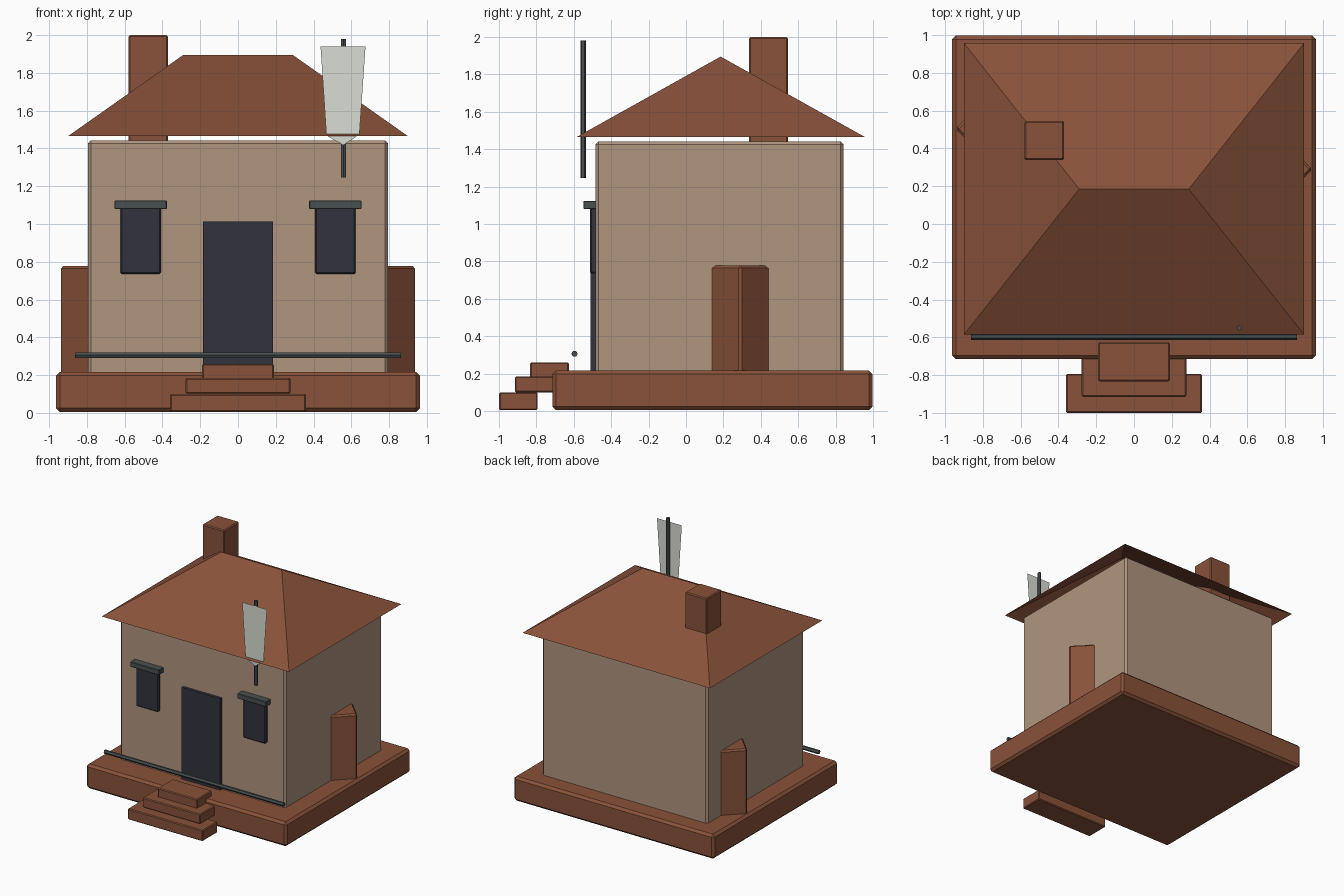
import bpy, bmesh, math
from mathutils import Matrix

if "Cube" in bpy.data.objects:
    bpy.data.objects.remove(bpy.data.objects["Cube"])


def material(name, r, g, b):
    lin = lambda c: ((c / 255 + 0.055) / 1.055) ** 2.4
    m = bpy.data.materials.new(name)
    m.diffuse_color = (lin(r), lin(g), lin(b), 1)
    m.use_nodes = True
    m.node_tree.nodes["Principled BSDF"].inputs["Base Color"].default_value = m.diffuse_color
    return m


BRICK = material("red_brown_brick", 137, 82, 58)
WALL = material("tan_plaster", 176, 149, 127)
DARK = material("dark_opening", 50, 50, 61)
METAL = material("grey_metal", 73, 80, 80)
CLOTH = material("pale_cloth", 218, 221, 212)


def add(name, bm, mat):
    me = bpy.data.meshes.new(name)
    bm.to_mesh(me)
    bm.free()
    me.materials.append(mat)
    ob = bpy.data.objects.new(name, me)
    bpy.context.collection.objects.link(ob)
    return ob


def box(name, x, y, z, mat, bevel=0.01, turn=0.0):
    """Box from (min, max) ranges, turned about its own vertical axis, chamfered."""
    bm = bmesh.new()
    bmesh.ops.create_cube(bm, size=1)
    size = [r[1] - r[0] for r in (x, y, z)]
    mid = [(r[1] + r[0]) / 2 for r in (x, y, z)]
    bm.transform(Matrix.Translation(mid) @ Matrix.Rotation(turn, 4, 'Z')
                 @ Matrix.Diagonal((*size, 1)))
    if bevel:
        bmesh.ops.bevel(bm, geom=bm.edges[:], offset=bevel, segments=1,
                        affect='EDGES', profile=0.5)
    return add(name, bm, mat)


def rod(name, mid, length, radius, axis, mat, sides=6):
    bm = bmesh.new()
    bmesh.ops.create_cone(bm, cap_ends=True, segments=sides, radius1=radius,
                          radius2=radius, depth=length)
    if axis == 'X':
        bm.transform(Matrix.Rotation(math.pi / 2, 4, 'Y'))
    bm.transform(Matrix.Translation(mid))
    return add(name, bm, mat)


# Plinth and house body
box("plinth", (-0.963, 0.963), (-0.715, 0.998), (0.005, 0.217), BRICK, 0.02)
box("walls", (-0.795, 0.795), (-0.485, 0.842), (0.2, 1.442), WALL, 0.016)

# Front steps
for i, (half, y0, z0, z1) in enumerate([(0.36, -1.0, 0.005, 0.1),
                                        (0.277, -0.915, 0.1, 0.185),
                                        (0.19, -0.833, 0.178, 0.26)]):
    box(f"step_{i + 1}", (-half, half), (y0, y0 + 0.207), (z0, z1), BRICK, 0.007)

# Hipped roof, an open shell
bm = bmesh.new()
eave = [bm.verts.new((x, y, 1.465)) for x, y in
        ((-0.9, -0.585), (0.9, -0.585), (0.9, 0.957), (-0.9, 0.957))]
left, right = [bm.verts.new((x, 0.185, 1.895)) for x in (-0.29, 0.29)]
a, b, c, d = eave
for f in ((a, b, right, left), (b, c, right), (c, d, left, right), (d, a, left)):
    bm.faces.new(f)
add("roof", bm, BRICK)

# Chimney
box("chimney", (-0.58, -0.37), (0.338, 0.545), (1.38, 2.0), BRICK, 0.008)

# Side buttresses: square posts set cornerwise in the side walls
for side, name, y in ((-1, "left_buttress", 0.505), (1, "right_buttress", 0.29)):
    s, cx = 0.42, side * (0.945 - 0.21 * math.sqrt(2))
    box(name, (cx - s / 2, cx + s / 2), (y - s / 2, y + s / 2),
        (0.2, 0.777), BRICK, 0.013, math.pi / 4)

# Door, windows and lintels
box("door", (-0.185, 0.185), (-0.51, -0.47), (0.2, 1.012), DARK, 0)
for side, name in ((-1, "left"), (1, "right")):
    cx = side * 0.515
    box(name + "_window", (cx - 0.107, cx + 0.107), (-0.513, -0.47),
        (0.735, 1.1), DARK, 0.008)
    box(name + "_lintel", (cx - 0.138, cx + 0.138), (-0.548, -0.47),
        (1.08, 1.124), METAL, 0.003)

# Front rail
rod("front_rail", (0, -0.596, 0.306), 1.725, 0.017, 'X', METAL)

# Flag pole and hanging banner
rod("flag_pole", (0.558, -0.55, 1.613), 0.735, 0.015, 'Z', METAL)
bm = bmesh.new()
outline = [(0.437, 1.94), (0.468, 1.47), (0.5, 1.448), (0.558, 1.42),
           (0.612, 1.452), (0.643, 1.476), (0.675, 1.94)]
bm.faces.new([bm.verts.new((x, -0.566, z)) for x, z in outline])
add("banner", bm, CLOTH)
